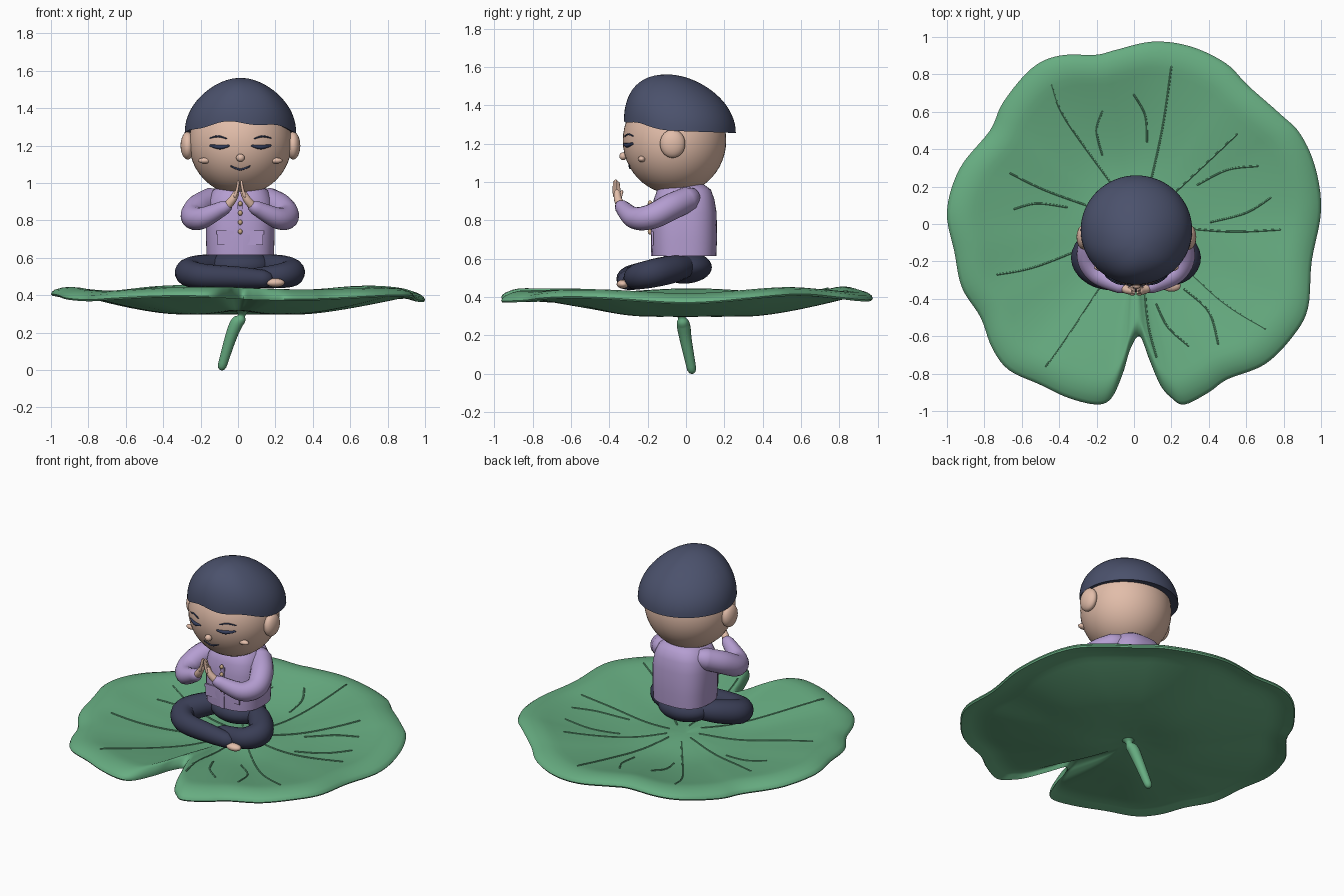
import bpy, bmesh, math
from mathutils import Vector, Matrix

cube = bpy.data.objects.get("Cube")
if cube:
    bpy.data.objects.remove(cube, do_unlink=True)


def material(name, rgb):
    m = bpy.data.materials.new(name)
    m.use_nodes = True
    m.diffuse_color = (*rgb, 1)
    m.node_tree.nodes["Principled BSDF"].inputs["Base Color"].default_value = (*rgb, 1)
    return m


GREEN = material("leaf green", (.136, .42, .222))
SKIN = material("skin", (.76, .51, .40))
HAIR = material("slate hair", (.07, .083, .15))
NAVY = material("navy trousers", (.042, .048, .093))
INK = material("dark ink", (.034, .046, .1))
LILAC = material("lilac shirt", (.46, .34, .64))
TAN = material("tan beads", (.6, .41, .25))


def finish(name, bm, mat):
    bmesh.ops.recalc_face_normals(bm, faces=bm.faces)
    mesh = bpy.data.meshes.new(name)
    bm.to_mesh(mesh)
    bm.free()
    mesh.materials.append(mat)
    obj = bpy.data.objects.new(name, mesh)
    bpy.context.collection.objects.link(obj)
    bpy.ops.object.select_all(action='DESELECT')
    obj.select_set(True)
    bpy.context.view_layer.objects.active = obj
    bpy.ops.object.shade_smooth_by_angle(angle=math.radians(50))
    return obj


def loft(name, rings, mat):
    """Closed skin over equal-sized rings of points, fan-capped at both ends."""
    bm = bmesh.new()
    loops = [[bm.verts.new(p) for p in ring] for ring in rings]
    n = len(rings[0])
    for a, b in zip(loops, loops[1:]):
        for i in range(n):
            j = (i + 1) % n
            bm.faces.new((a[i], a[j], b[j], b[i]))
    for loop in (loops[0], loops[-1]):
        mid = bm.verts.new(sum((v.co for v in loop), Vector()) / n)
        for i in range(n):
            bm.faces.new((loop[i], loop[(i + 1) % n], mid))
    return finish(name, bm, mat)


def spline(points, steps, closed=False):
    """Catmull-Rom samples through points of any dimension."""
    p = [Vector(q) for q in points]
    n = len(p)
    get = (lambda i: p[i % n]) if closed else (lambda i: p[min(max(i, 0), n - 1)])
    out = []
    for i in range(n if closed else n - 1):
        a, b, c, d = (get(i + k) for k in (-1, 0, 1, 2))
        for s in range(steps):
            t = s / steps
            out.append(b + (c - a) * (t / 2) + (a * 2 - b * 5 + c * 4 - d) * (t * t / 2)
                       + (b * 3 - a - c * 3 + d) * (t ** 3 / 2))
    return out if closed else out + [p[-1]]


def tube(name, points, mat, sides=16, steps=6):
    """Round-ended tube; each point is x, y, z, radius."""
    path = spline(points, steps)
    co = [Vector(q[:3]) for q in path]
    tangents = [(co[min(i + 1, len(co) - 1)] - co[max(i - 1, 0)]).normalized() for i in range(len(co))]
    side = tangents[0].orthogonal().normalized()
    rings = []
    for i, (c, t) in enumerate(zip(co, tangents)):
        side = (side - t * side.dot(t)).normalized()
        up = t.cross(side)
        r = path[i][3]
        stations = [(0, 1)]
        if i == 0:
            stations = [(-.95, .3), (-.7, .7), (0, 1)]
        elif i == len(co) - 1:
            stations = [(0, 1), (.7, .7), (.95, .3)]
        for along, scale in stations:
            rings.append([c + t * r * along + (side * math.cos(a) + up * math.sin(a)) * r * scale
                          for a in (math.tau * k / sides for k in range(sides))])
    return loft(name, rings, mat)


def ellipsoid(name, centre, radii, mat, seg=32):
    bm = bmesh.new()
    bmesh.ops.create_uvsphere(bm, u_segments=seg, v_segments=seg // 2, radius=1,
                              matrix=Matrix.Translation(centre) @ Matrix.Diagonal((*radii, 1)))
    return finish(name, bm, mat)


def plate(name, centre, size, mat):
    bm = bmesh.new()
    bmesh.ops.create_cube(bm, size=1, matrix=Matrix.Translation(centre) @ Matrix.Diagonal((*size, 1)))
    return finish(name, bm, mat)


# Leaf: wavy notched outline, shallow bowl, thicker raised middle and a rolled rim
outline = spline([(1, .07), (.97, .3), (.89, .48), (.78, .59), (.61, .74), (.49, .86), (.3, .95), (.1, .975),
                  (-.1, .93), (-.2, .905), (-.4, .9), (-.55, .83), (-.7, .65), (-.77, .5), (-.93, .3),
                  (-1, .07), (-.96, -.15), (-.92, -.34), (-.82, -.5), (-.76, -.66), (-.67, -.78),
                  (-.5, -.86), (-.35, -.93), (-.2, -.965), (-.12, -.93), (-.06, -.8), (-.02, -.67),
                  (.03, -.6), (.08, -.72), (.14, -.86), (.2, -.93), (.27, -.965), (.4, -.9), (.5, -.83),
                  (.7, -.75), (.85, -.6), (.93, -.45), (.95, -.2)], 5, closed=True)


def leaf_height(t, angle):
    rim = max(0, (t - .85) / .15) ** 2
    front, back = max(0, -math.sin(angle)), max(0, math.sin(angle))
    fold = front ** 8 * .03 * math.sin(math.pi * min(t, 1))
    wave = .018 * (1 - .5 * front) * math.cos(5 * angle)
    hump = .05 * math.exp(-(t / .25) ** 2)
    return .328 + .13 * t ** 1.6 + hump - .055 * rim + fold + t ** 3 * (.015 * back - wave)


def leaf_top(x, y):
    angle = math.atan2(y, x)
    edge = min(outline, key=lambda q: abs(math.remainder(math.atan2(q.y, q.x) - angle, math.tau)))
    return leaf_height(math.hypot(x, y) / edge.length, angle)


def leaf_ring(t, drop):
    return [Vector((q.x * t, q.y * t, leaf_height(t, math.atan2(q.y, q.x)) - drop)) for q in outline]


levels = [.02 + .96 * i / 24 for i in range(25)]
loft("leaf", [leaf_ring(t, 0) for t in levels] + [leaf_ring(.994, .004), leaf_ring(1, .014), leaf_ring(.994, .026)]
     + [leaf_ring(t, .03 + .035 * (1 - t * t)) for t in reversed(levels)], GREEN)

# Veins: long ones start around the hub, short ones lie between them
long_veins = [(-.36, .55, -.44, .74), (.15, .5, .2, .84), (.36, .3, .55, .48), (.5, -.04, .78, -.03),
              (.45, -.4, .7, -.56), (.07, -.5, .12, -.71), (-.33, -.56, -.47, -.76),
              (-.5, -.22, -.73, -.27), (-.45, .17, -.66, .27)]
short_veins = [(-.17, .37, -.2, .5, -.17, .6), (.07, .44, .06, .58, 0, .69), (.34, .21, .5, .29, .66, .31),
               (.41, .01, .6, .06, .73, .14), (.12, -.43, .18, -.55, .29, -.65),
               (.27, -.35, .4, -.47, .45, -.64), (-.36, .09, -.52, .11, -.64, .08)]
for v in [(.03 + q[0] * .2, q[1] * .2) + q for q in long_veins] + short_veins:
    flat = spline([v[:2], v[2:4], v[4:]], 8)
    tube("leaf_vein", [(x, y, leaf_top(x, y) + .001, .005) for x, y in flat], GREEN, 6, 1)

# Stem: flared top, narrow neck, thicker stalk
tube("stem", [(.022, -.025, .325, .05), (.02, -.022, .295, .02), (.012, -.018, .272, .03),
              (-.01, -.012, .245, .035), (-.04, 0, .17, .031), (-.085, .03, .022, .024)], GREEN)

# Trousers: hips and crossed legs, with one foot peeking out
ellipsoid("hips", (.01, -.01, .555), (.175, .145, .085), NAVY)
tube("left_leg", [(.1, .01, .56, .055), (.21, -.07, .545, .072), (.285, -.18, .522, .074),
                  (.22, -.26, .503, .065), (.06, -.25, .49, .05)], NAVY)
tube("right_leg", [(-.08, .01, .56, .055), (-.19, -.07, .545, .072), (-.264, -.18, .522, .074),
                   (-.19, -.275, .503, .066), (0, -.305, .495, .058), (.14, -.31, .487, .048)], NAVY)
ellipsoid("foot", (.2, -.33, .467), (.05, .032, .023), SKIN)


# Shirt: squared oval sections
def oval(z, rx, ry):
    ring = []
    for k in range(48):
        c, s = math.cos(math.tau * k / 48), math.sin(math.tau * k / 48)
        scale = (abs(c) ** 2.7 + abs(s) ** 2.7) ** (-1 / 2.7)
        ring.append(Vector((.012 + rx * c * scale, -.01 + ry * s * scale, z)))
    return ring


loft("shirt", [oval(*s) for s in ((.615, .18, .168), (.7, .183, .172), (.84, .184, .17), (.91, .172, .158),
                                  (.96, .148, .14), (.99, .1, .1))], LILAC)
plate("shirt_placket", (.012, -.18, .75), (.03, .008, .27), LILAC)
for z in (.74, .79, .84, .89):
    ellipsoid("bead", (.012, -.188, z), (.012, .012, .014), TAN, 12)

# Arms and praying hands
for s, word in ((1, "left"), (-1, "right")):
    def at(x, y, z, r):
        return (.01 + s * x, y, z, r)
    plate(word + "_pocket", (.012 + s * .08, -.175, .705), (.085, .009, .075), LILAC)
    plate(word + "_pocket_flap", (.012 + s * .08, -.179, .735), (.092, .009, .02), LILAC)
    tube(word + "_sleeve", [at(.15, .01, .91, .067), at(.22, -.08, .87, .07), at(.25, -.18, .82, .066),
                            at(.2, -.27, .813, .057), at(.08, -.335, .87, .038)], LILAC)
    tube(word + "_palm", [at(.07, -.34, .875, .024), at(.04, -.355, .91, .021), at(.02, -.36, .945, .017)], SKIN)
    for i in range(4):
        tip = 1.006 - .006 * abs(i - 1)
        tube(word + "_finger", [at(.026, -.373 + .008 * i, .93, .009), at(.015, -.375 + .008 * i, .965, .008),
                                at(.009, -.374 + .007 * i, tip, .007)], SKIN, 8, 3)
    tube(word + "_thumb", [at(.035, -.345, .92, .01), at(.015, -.335, .95, .008)], SKIN, 8, 3)

# Head
HX, HY, HZ = .013, -.06, 1.217
ellipsoid("head", (HX, HY, HZ), (.275, .27, .28), SKIN, 48)


def face_y(x, z):
    return HY - .27 * math.sqrt(1 - (x / .275) ** 2 - ((z - HZ) / .28) ** 2)


def face_stroke(name, marks):
    points = spline(marks, 5)
    tube(name, [(HX + x, face_y(x, z), z, r) for x, z, r in points], INK, 8, 1)


for s, word in ((1, "left"), (-1, "right")):
    ellipsoid(word + "_ear", (HX + s * .282, -.07, 1.2), (.038, .066, .074), SKIN)
    ellipsoid(word + "_cheek", (HX + s * .19, face_y(.19, 1.12), 1.12), (.036, .02, .016), SKIN, 16)
    face_stroke(word + "_eye", [(s * .063, 1.199, .006), (s * .11, 1.192, .012), (s * .16, 1.2, .006)])
    face_stroke(word + "_brow", [(s * .075, 1.238, .003), (s * .12, 1.25, .005), (s * .165, 1.24, .003)])
face_stroke("mouth", [(-.05, 1.09, .004), (0, 1.073, .006), (.05, 1.09, .004)])
ellipsoid("nose", (HX, -.328, 1.135), (.023, .02, .021), SKIN, 16)


# Hair: round cap with its crown set forward, a wavy hairline and a flared back
def hair_ring(phi, tuck=1.0, lift=0.0):
    ring = []
    out = math.sin(phi)
    for k in range(64):
        a = math.tau * k / 64
        c, s = math.cos(a), math.sin(a)
        front = max(0, -s)
        edge = 1.266 + .057 * front ** 1.5 + .01 * front * math.sin(6 * a) - .01 * max(0, s)
        z = edge + (1.562 - edge) * math.cos(phi) - .01 * abs(c) * math.sin(2 * phi) ** 2
        shift = -.1 + .068 * out ** 2
        ring.append(Vector((.013 + .298 * c * out * tuck, shift + .292 * s * out * tuck, z + lift)))
    return ring


loft("hair", [hair_ring(math.pi / 2 * i / 20) for i in range(1, 21)]
     + [hair_ring(math.pi / 2, .88, .012)], HAIR)
